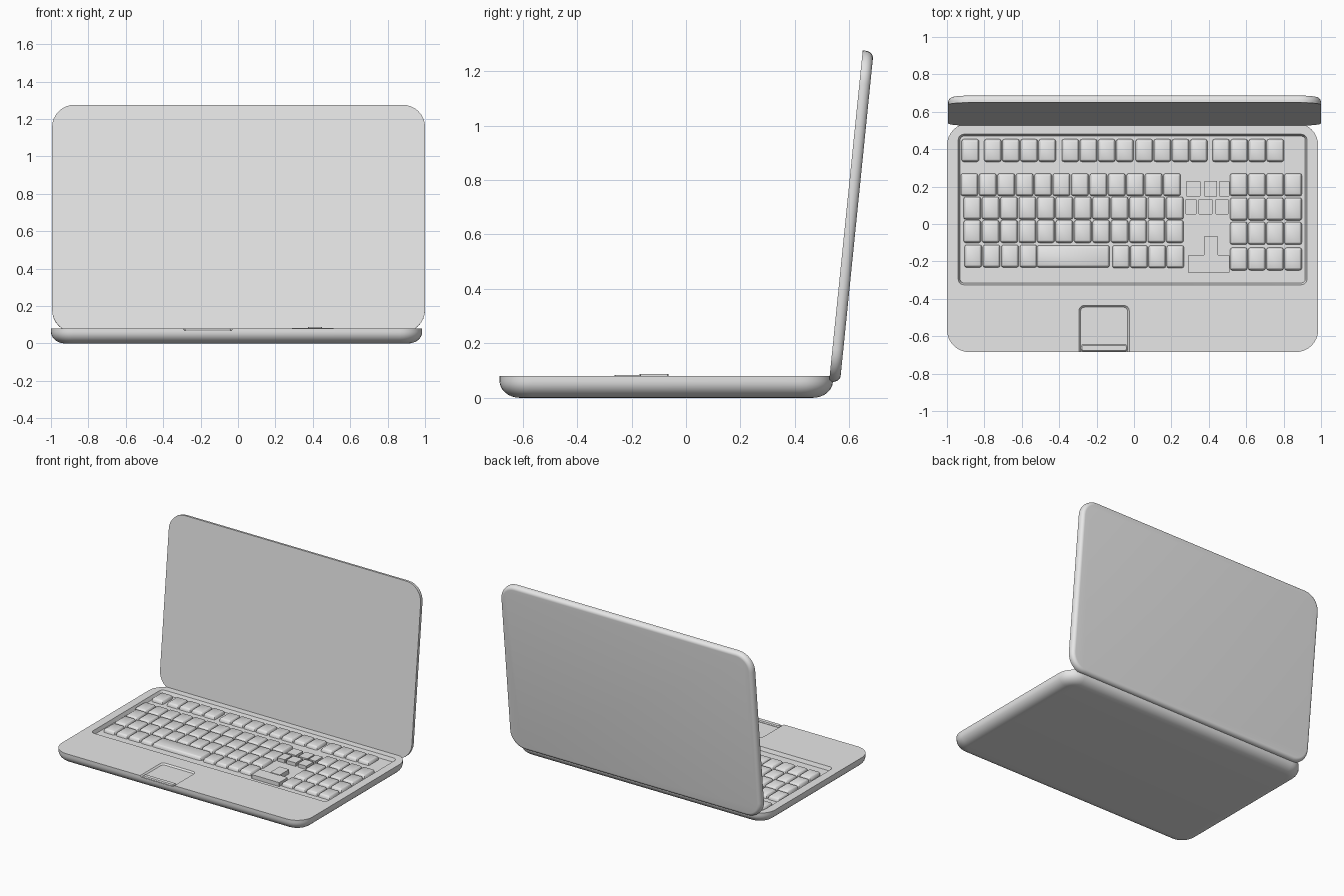
import bpy, bmesh, math

cube = bpy.data.objects.get("Cube")
if cube:
    bpy.data.objects.remove(cube, do_unlink=True)

# single plain finish
grey = bpy.data.materials.new("light grey plastic")
grey.use_nodes = True
grey.diffuse_color = (0.8, 0.8, 0.8, 1)
grey.node_tree.nodes["Principled BSDF"].inputs["Base Color"].default_value = (0.8, 0.8, 0.8, 1)


def finish(name, bm, smooth=True):
    mesh = bpy.data.meshes.new(name)
    bm.to_mesh(mesh)
    bm.free()
    mesh.materials.append(grey)
    obj = bpy.data.objects.new(name, mesh)
    bpy.context.collection.objects.link(obj)
    if smooth:
        shade(obj)
    return obj


def shade(obj):
    bpy.ops.object.select_all(action='DESELECT')
    obj.select_set(True)
    bpy.context.view_layer.objects.active = obj
    bpy.ops.object.shade_smooth_by_angle(angle=math.radians(40))


def slab(name, x0, x1, y0, y1, radius, profile, steps=8, smooth=True):
    """Rounded rectangle lofted through (inset, z) pairs, lowest first."""
    bm = bmesh.new()
    rings = []
    for inset, z in profile:
        r = max(radius - inset, 0.003)
        ring = []
        corners = [(x1, y1, -1, -1), (x0, y1, 1, -1), (x0, y0, 1, 1), (x1, y0, -1, 1)]
        for q, (cx, cy, sx, sy) in enumerate(corners):
            for i in range(steps + 1):
                a = math.pi / 2 * (q + i / steps)
                ring.append(bm.verts.new((cx + sx * (inset + r) + r * math.cos(a),
                                          cy + sy * (inset + r) + r * math.sin(a), z)))
        rings.append(ring)
    n = len(rings[0])
    for low, high in zip(rings, rings[1:]):
        for i in range(n):
            j = (i + 1) % n
            bm.faces.new((low[i], low[j], high[j], high[i]))
    bm.faces.new(rings[0][::-1])
    bm.faces.new(rings[-1])
    return finish(name, bm, smooth)


def cut(target, cutter):
    cutter.hide_render = True
    mod = target.modifiers.new("recess", 'BOOLEAN')
    mod.operation = 'DIFFERENCE'
    mod.solver = 'EXACT'
    mod.object = cutter
    bpy.context.view_layer.objects.active = target
    bpy.ops.object.modifier_apply(modifier=mod.name)
    bpy.data.objects.remove(cutter, do_unlink=True)


def quarter(width, height, steps=8):
    """Rounded-over edge, from flat face (full inset) to side wall."""
    return [(width * (1 - math.sin(a)), height * (1 - math.cos(a)))
            for a in (math.pi / 2 * i / steps for i in range(steps + 1))]


# base with rounded underside and sharp top edge
TOP, FLOOR = 0.08, 0.055
base = slab("base", -1, 0.985, -0.685, 0.54, 0.12, quarter(0.075, 0.062) + [(0, TOP)], smooth=False)

# keyboard well and touchpad recess, the latter open at the front
cut(base, slab("keyboard_cutter", -0.94, 0.925, -0.325, 0.48, 0.03,
               [(0.01, FLOOR), (0, TOP), (0, 0.12)], 4, False))
cut(base, slab("touchpad_cutter", -0.295, -0.025, -0.8, -0.435, 0.03,
               [(0.01, 0.07), (0, TOP), (0, 0.12)], 4, False))
shade(base)
slab("touchpad_button", -0.285, -0.035, -0.682, -0.643, 0.015,
     [(0, 0.06), (0, 0.073), (0.006, 0.079)], 4)

# lid, leaning back, rounded on its rear edges
THICK = 0.04
rounded = [(inset, THICK - z) for inset, z in reversed(quarter(0.025, 0.028))]
lid = slab("lid", -0.994, 1.0, -0.611, 0.611, 0.12, [(0, 0)] + rounded)
lid.rotation_euler.x = -math.radians(90 + 5.8)
lid.location = (0, 0.5875, 0.668)


# tapered keys
def key(name, x, y, w=0.094, h=0.122):
    slab(name, x - w / 2, x + w / 2, y - h / 2, y + h / 2, 0.012,
         [(0, FLOOR - 0.005), (0.002, 0.064), (0.008, 0.076), (0.012, 0.079)], 2)


def key_row(name, start, count, y, pitch=0.0985):
    for i in range(count):
        key(f"{name}_{i + 1}", start + i * pitch, y)


key("escape_key", -0.875, 0.393)
for group, start in enumerate((-0.755, -0.34, 0.055, 0.465)):
    key_row(f"function_key_{group + 1}", start, 4, 0.393, 0.097)
key_row("number_key", -0.88, 12, 0.21)
key_row("upper_letter_key", -0.865, 12, 0.085)
key_row("lower_letter_key", -0.865, 12, -0.04)
key_row("left_bottom_key", -0.86, 4, -0.172)
key_row("right_bottom_key", -0.07, 4, -0.175, 0.097)
key("space_bar", -0.325, -0.173, 0.39, 0.12)
for row, y in enumerate((0.21, 0.08, -0.05, -0.187)):
    key_row(f"number_pad_row_{row + 1}", 0.56, 4, y, 0.097)


# straight-sided navigation keys
def block(name, x0, x1, y0, y1, top):
    slab(name, x0, x1, y0, y1, 0.003, [(0, FLOOR - 0.005), (0, top)], 1)


for i, (x0, x1) in enumerate(((0.28, 0.355), (0.375, 0.445), (0.455, 0.51))):
    block(f"upper_navigation_key_{i + 1}", x0, x1, 0.147, 0.23, TOP)
for i, (x0, x1) in enumerate(((0.275, 0.335), (0.345, 0.42), (0.435, 0.505))):
    block(f"lower_navigation_key_{i + 1}", x0, x1, 0.052, 0.133, TOP)

# arrow keys
block("up_arrow_key", 0.375, 0.45, -0.17, -0.065, 0.087)
block("side_arrow_keys", 0.29, 0.51, -0.262, -0.165, 0.083)
